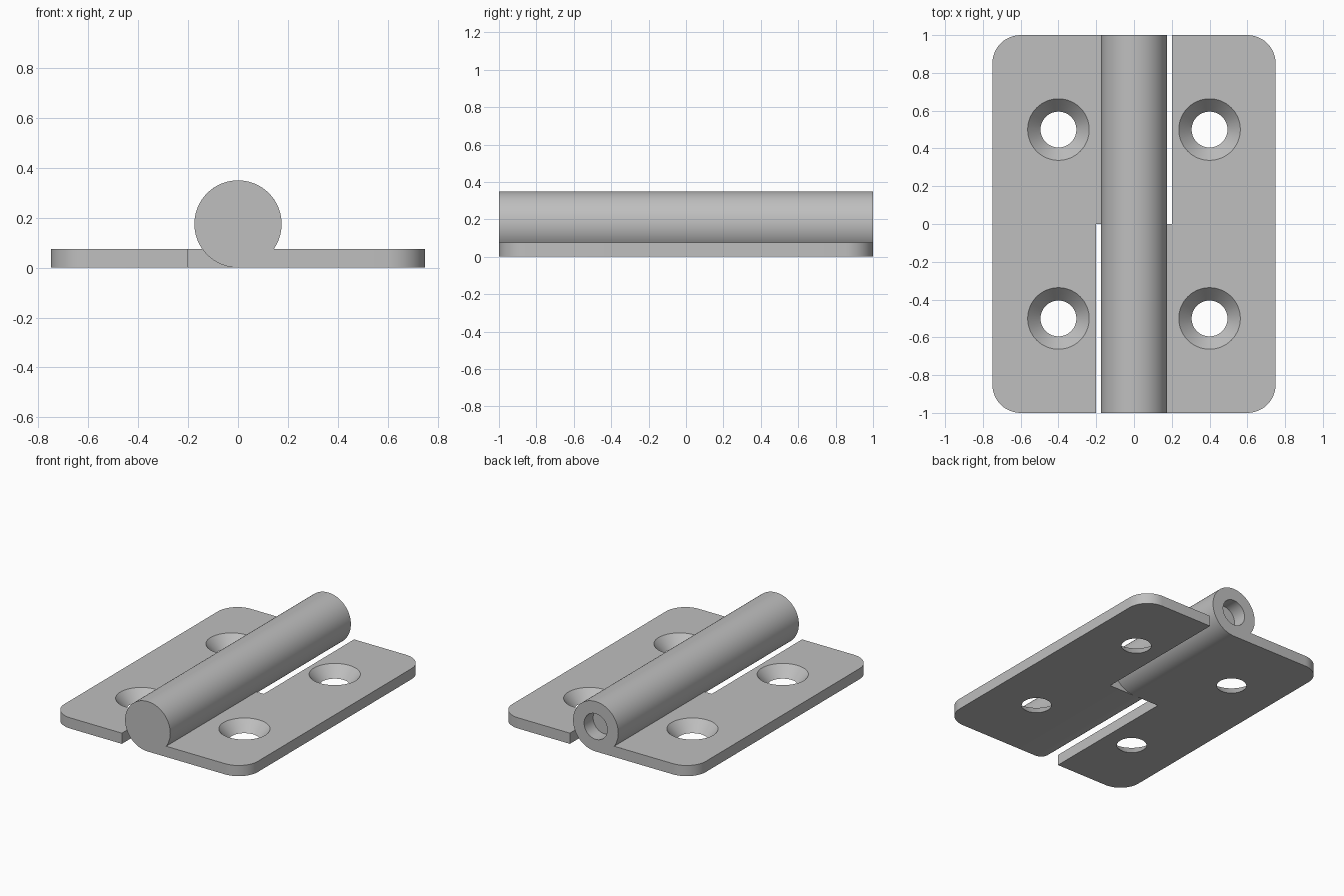
import bpy, bmesh, math
from mathutils import Matrix

default = bpy.data.objects.get("Cube")
if default:
    bpy.data.objects.remove(default, do_unlink=True)

THICK = 0.075       # leaf thickness
RADIUS = 0.175      # knuckle radius
INNER = 0.2         # inner edge of each leaf
OUTER = 0.75        # outer edge of each leaf
SCREW_X = 0.4

steel = bpy.data.materials.new("grey steel")
steel.use_nodes = True
GREY = (0.52, 0.52, 0.52, 1)
steel.diffuse_color = GREY
steel.node_tree.nodes["Principled BSDF"].inputs["Base Color"].default_value = GREY


def make_object(name, bm):
    bmesh.ops.recalc_face_normals(bm, faces=bm.faces[:])
    mesh = bpy.data.meshes.new(name)
    bm.to_mesh(mesh)
    bm.free()
    mesh.materials.append(steel)
    obj = bpy.data.objects.new(name, mesh)
    bpy.context.collection.objects.link(obj)
    return obj


def activate(obj):
    bpy.ops.object.select_all(action='DESELECT')
    obj.select_set(True)
    bpy.context.view_layer.objects.active = obj


def cut(obj, cutter):
    cutter.hide_render = True
    mod = obj.modifiers.new("cut", 'BOOLEAN')
    mod.operation = 'DIFFERENCE'
    mod.solver = 'EXACT'
    mod.object = cutter
    activate(obj)
    bpy.ops.object.modifier_apply(modifier=mod.name)
    bpy.data.objects.remove(cutter, do_unlink=True)


def cone(r_bottom, r_top, depth, matrix):
    bm = bmesh.new()
    bmesh.ops.create_cone(bm, cap_ends=True, segments=64, radius1=r_bottom,
                          radius2=r_top, depth=depth, matrix=matrix)
    return make_object("cutter", bm)


def leaf_plate(name):
    # Flat plate with two rounded outer corners and countersunk screw holes
    bm = bmesh.new()
    bmesh.ops.create_cube(bm, size=1, matrix=Matrix.Translation(
        ((INNER + OUTER) / 2, 0, THICK / 2)) @ Matrix.Diagonal((OUTER - INNER, 2, THICK, 1)))
    corners = [e for e in bm.edges if all(v.co.x > INNER + 0.1 for v in e.verts)
               and abs(e.verts[0].co.z - e.verts[1].co.z) > THICK / 2]
    bmesh.ops.bevel(bm, geom=corners, offset=0.15, segments=12, profile=0.5,
                    affect='EDGES')
    plate = make_object(name, bm)
    slope = 0.068 / THICK
    for y in (-0.5, 0.5):
        spill = 0.02
        cut(plate, cone(0.095 - slope * spill, 0.163 + slope * spill, THICK + 2 * spill,
                        Matrix.Translation((SCREW_X, y, THICK / 2))))
    return plate


def knuckle(name):
    # Round barrel with a tangent foot that runs into the leaf, extruded along y
    join_x = math.sqrt(RADIUS ** 2 - (RADIUS - THICK) ** 2)
    start = math.atan2(THICK - RADIUS, join_x)
    end = 1.5 * math.pi
    steps = 64
    outline = [(INNER, 0), (INNER, THICK)]
    for i in range(steps + 1):
        a = start + (end - start) * i / steps
        outline.append((RADIUS * math.cos(a), RADIUS + RADIUS * math.sin(a)))
    bm = bmesh.new()
    face = bm.faces.new([bm.verts.new((x, -1, z)) for x, z in outline])
    extruded = bmesh.ops.extrude_face_region(bm, geom=[face])["geom"]
    bmesh.ops.translate(bm, vec=(0, 1, 0),
                        verts=[g for g in extruded if isinstance(g, bmesh.types.BMVert)])
    return make_object(name, bm)


left_parts = [leaf_plate("left_leaf"), knuckle("front_knuckle")]
right_parts = [leaf_plate("right_leaf"), knuckle("back_knuckle")]

# The second half is the first turned half way round
for part in right_parts:
    part.data.transform(Matrix.Rotation(math.pi, 4, 'Z'))

# Pin bore, open only at the back end
cut(right_parts[1], cone(0.09, 0.09, 0.2, Matrix.Translation((0, 1, RADIUS))
                         @ Matrix.Rotation(math.pi / 2, 4, 'X')))

for part in left_parts + right_parts:
    activate(part)
    bpy.ops.object.shade_smooth_by_angle(angle=math.radians(30))
